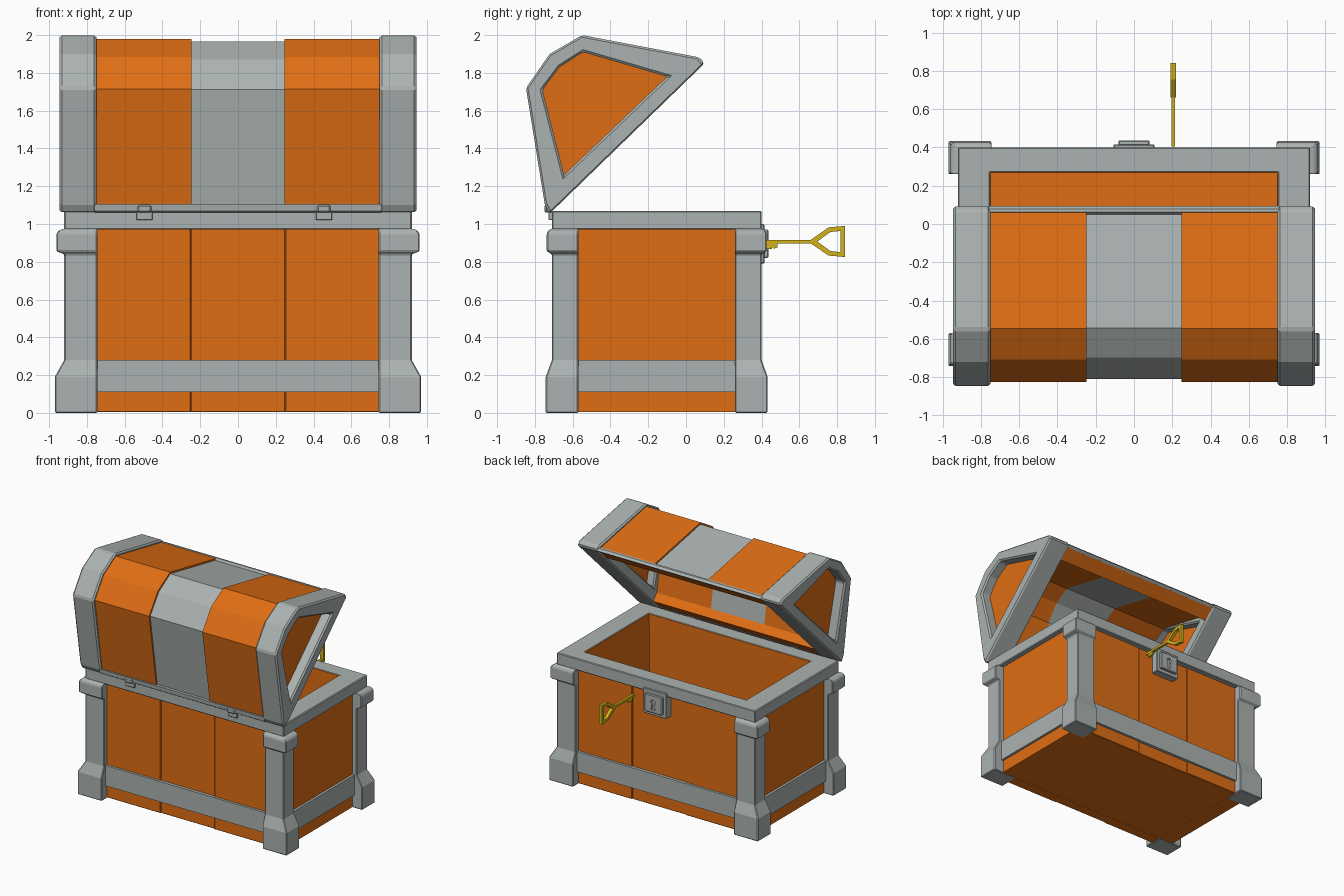
import bpy, bmesh, math
from mathutils import Vector

if "Cube" in bpy.data.objects:
    bpy.data.objects.remove(bpy.data.objects["Cube"])


def material(name, rgb):
    m = bpy.data.materials.new(name)
    m.diffuse_color = (*rgb, 1)
    m.use_nodes = True
    m.node_tree.nodes["Principled BSDF"].inputs["Base Color"].default_value = m.diffuse_color
    return m


WOOD = material("orange_wood", (0.74, 0.155, 0.007))
METAL = material("grey_metal", (0.41, 0.45, 0.44))
GOLD = material("gold", (0.64, 0.45, 0.01))


def finish(name, bm, mat, bevel=0):
    bmesh.ops.remove_doubles(bm, verts=bm.verts, dist=1e-5)
    bmesh.ops.recalc_face_normals(bm, faces=bm.faces)
    me = bpy.data.meshes.new(name)
    bm.to_mesh(me)
    bm.free()
    me.materials.append(mat)
    ob = bpy.data.objects.new(name, me)
    bpy.context.collection.objects.link(ob)
    if bevel:
        mod = ob.modifiers.new("bevel", "BEVEL")
        mod.width, mod.segments, mod.limit_method = bevel, 1, "ANGLE"
    return ob


def prism(name, pts, axis, a, b, mat, hole=None, bevel=0):
    """Extrude a 2D outline from a to b along an axis, optionally as a ring with a hole."""
    def place(p, t):
        return {"x": (t, p[0], p[1]), "y": (p[0], t, p[1]), "z": (p[0], p[1], t)}[axis]
    bm = bmesh.new()
    n = len(pts)
    loops = [[bm.verts.new(place(p, t)) for p in pts] for t in (a, b)]
    if hole:
        loops = [loops[0], loops[1]] + [[bm.verts.new(place(p, t)) for p in hole] for t in (b, a)]
        pairs = [(0, 1), (1, 2), (2, 3), (3, 0)]
    else:
        bm.faces.new(loops[0])
        bm.faces.new(loops[1])
        pairs = [(0, 1)]
    for i, j in pairs:
        for k in range(n):
            m = (k + 1) % n
            bm.faces.new((loops[i][k], loops[i][m], loops[j][m], loops[j][k]))
    return finish(name, bm, mat, bevel)


def rect(x0, x1, y0, y1):
    return [(x0, y0), (x1, y0), (x1, y1), (x0, y1)]


def box(name, x0, x1, y0, y1, z0, z1, mat, bevel=0):
    return prism(name, rect(x0, x1, y0, y1), "z", z0, z1, mat, None, bevel)


# ---- chest body: wooden walls, floor, metal rim and bottom band
prism("body_walls", rect(-.868, .868, -.658, .348), "z", .004, 1.067, WOOD,
      rect(-.747, .747, -.578, .267))
box("body_floor", -.80, .80, -.62, .31, .005, .1, WOOD)
prism("body_rim", rect(-.92, .92, -.71, .40), "z", .97, 1.07, METAL,
      rect(-.75, .75, -.581, .27), .006)
prism("bottom_band", rect(-.9, .9, -.69, .38), "z", .11, .28, METAL,
      rect(-.84, .84, -.63, .32))

# ---- planks on the long sides and panels on the ends
for side, y0, y1 in (("front", -.67, -.64), ("back", .33, .36)):
    for i in (-1, 0, 1):
        d = .006 if i == 0 else 0
        lo, hi = (y0 + d, y1) if side == "front" else (y0, y1 - d)
        box(f"{side}_plank", i * .5 - .25, i * .5 + .25, lo, hi, .004, .98, WOOD, .004)
for s in (-1, 1):
    box("end_panel", min(s * .85, s * .88), max(s * .85, s * .88), -.6, .29, .004, .98, WOOD)

# ---- corner posts with flared foot and collar
SECTIONS = [(0, .05), (.19, .05), (.28, 0), (.84, 0), (.856, .042),
            (.95, .042), (.968, .026), (.975, 0)]
for sx in (-1, 1):
    for sy in (-1, 1):
        bm = bmesh.new()
        rings = []
        for z, e in SECTIONS:
            q = rect(.745, .92 + e, .415, .555 + e * .65)
            rings.append([bm.verts.new((sx * x, -.155 + sy * y, z)) for x, y in q])
        bm.faces.new(rings[0])
        bm.faces.new(rings[-1])
        for r0, r1 in zip(rings, rings[1:]):
            for k in range(4):
                m = (k + 1) % 4
                bm.faces.new((r0[k], r0[m], r1[m], r1[k]))
        finish("corner_post", bm, METAL, .006)

# ---- lid, drawn open as (y, z) profiles
CAP = [(-.722, 1.055), (-.747, 1.10), (-.847, 1.72), (-.722, 1.9),
       (-.55, 2.0), (.072, 1.882), (.098, 1.85)]
CAP_HOLE = [(-.645, 1.26), (-.645, 1.26), (-.76, 1.71), (-.67, 1.83),
            (-.545, 1.91), (-.10, 1.78), (-.10, 1.78)]
PANEL = [(-.64, 1.23), (-.78, 1.715), (-.68, 1.845), (-.545, 1.93), (-.07, 1.79)]
SHELL_IN = [(-.05, 1.81), (-.535, 1.912), (-.665, 1.835), (-.765, 1.70), (-.675, 1.15)]
WOOD_ARCH = [(-.727, 1.09), (-.825, 1.716), (-.708, 1.885), (-.547, 1.98), (.06, 1.864)]
METAL_ARCH = [(-.715, 1.09), (-.81, 1.712), (-.697, 1.872), (-.544, 1.965), (.056, 1.850)]

for s in (-1, 1):
    prism("lid_end_cap", CAP, "x", s * .75, s * .945, METAL, CAP_HOLE, .012)
    prism("lid_end_panel", PANEL, "x", s * .82, s * .86, WOOD)
    prism("lid_wood_strip", WOOD_ARCH + SHELL_IN, "x", s * .247, s * .755, WOOD)
prism("lid_centre_band", METAL_ARCH + SHELL_IN, "x", -.248, .248, METAL)

# wooden beams and thin metal edging along the lid opening
prism("lid_back_beam", [(-.714, 1.073), (-.708, 1.10), (-.722, 1.18), (-.69, 1.21), (-.635, 1.15)],
      "x", -.76, .76, WOOD)
prism("lid_front_beam", [(.078, 1.842), (.05, 1.846), (-.05, 1.862), (-.07, 1.816), (-.01, 1.755)],
      "x", -.76, .76, WOOD)
prism("lid_back_edging", [(-.742, 1.105), (-.738, 1.07), (-.722, 1.06), (-.708, 1.075), (-.715, 1.105)],
      "x", -.76, .76, METAL)
prism("lid_front_edging", [(.062, 1.868), (.078, 1.866), (.094, 1.848), (.075, 1.832), (.05, 1.85)],
      "x", -.76, .76, METAL)

# ---- hinges
for x in (-.495, .455):
    box("hinge_leaf", x - .043, x + .043, -.728, -.70, 1.02, 1.065, METAL, .004)
    box("hinge_knuckle", x - .036, x + .036, -.75, -.71, 1.06, 1.10, METAL, .008)

# ---- lock plate with keyhole cut through the raised part
box("lock_back_plate", -.108, .108, .35, .415, .79, 1.0, METAL, .005)
lock = box("lock_face", -.082, .082, .40, .437, .82, .97, METAL, .006)
arc = [math.radians(-60 + 300 * i / 10) for i in range(11)]
key_pts = [(.022 * math.cos(t), .91 + .022 * math.sin(t)) for t in arc] + [(-.02, .845), (.02, .845)]
cutter = prism("keyhole_cutter", key_pts, "y", .418, .46, METAL)
cutter.hide_render = True
mod = lock.modifiers.new("keyhole", "BOOLEAN")
mod.operation, mod.object, mod.solver = "DIFFERENCE", cutter, "EXACT"
bpy.context.view_layer.objects.active = lock
for m in [m.name for m in lock.modifiers]:
    bpy.ops.object.modifier_apply(modifier=m)
bpy.data.objects.remove(cutter)

# ---- key: shaft, bit and handle
box("key_shaft", .195, .215, .405, .68, .897, .916, GOLD)
prism("key_bit", [(.425, .90), (.425, .868), (.455, .868), (.455, .88), (.465, .87),
                  (.485, .876), (.485, .90)], "x", .197, .213, GOLD)
BOW = [(.66, .916), (.755, .982), (.842, .99), (.842, .825), (.755, .833), (.66, .897)]
BOW_HOLE = [(.695, .907), (.765, .958), (.817, .963), (.817, .851), (.765, .857), (.695, .907)]
prism("key_handle", BOW, "x", .191, .219, GOLD, BOW_HOLE)
